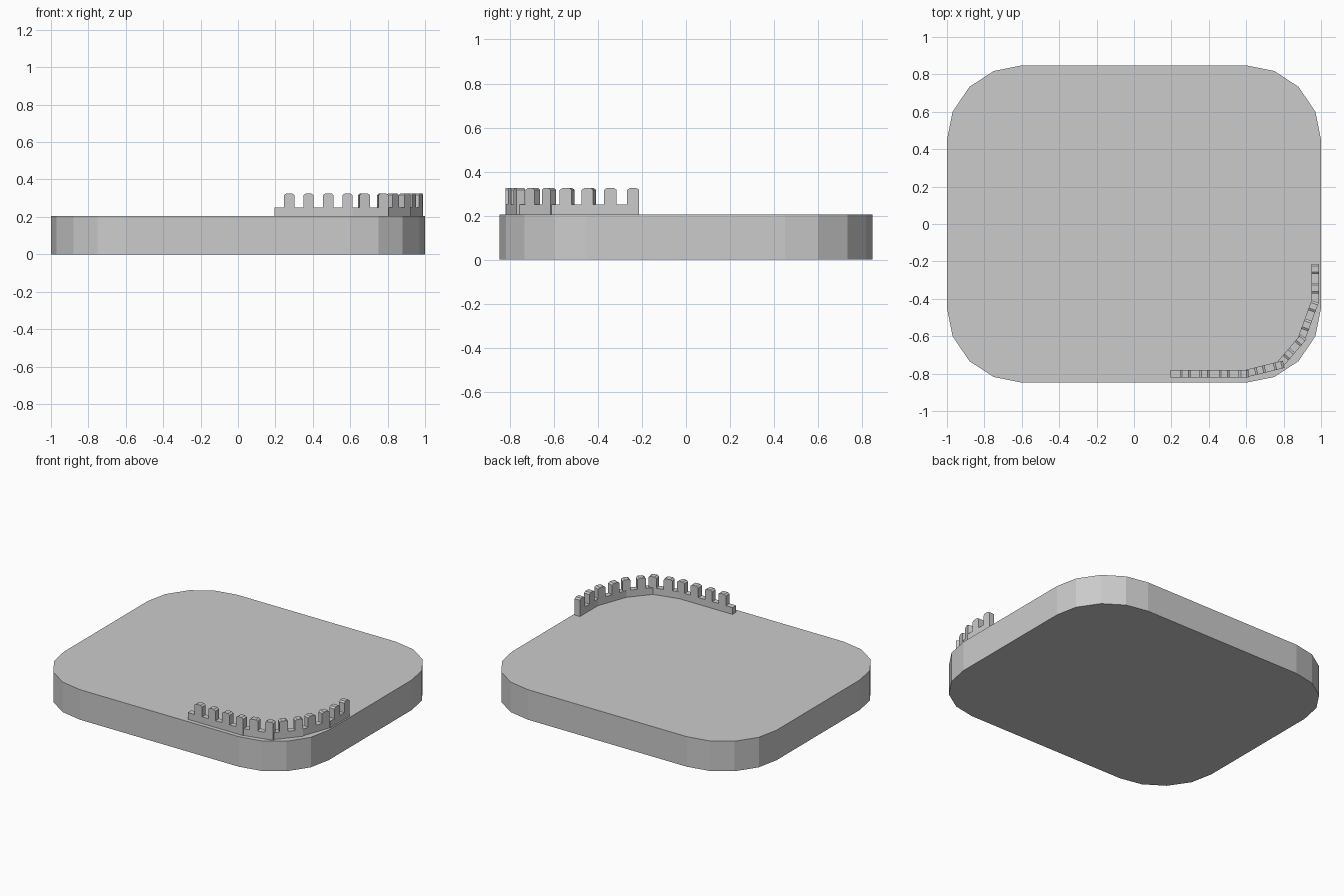
import bpy
import math
from mathutils import Matrix, Vector

if "Cube" in bpy.data.objects:
    bpy.data.objects.remove(bpy.data.objects["Cube"])

BASE_TOP = 0.205


def prism(name, outline, depth, matrix=Matrix()):
    """Extrude a 2D outline along local z, then place it."""
    n = len(outline)
    verts = [matrix @ Vector((x, y, z)) for z in (0, depth) for x, y in outline]
    faces = [list(range(n))[::-1], list(range(n, 2 * n))]
    faces += [[i, (i + 1) % n, n + (i + 1) % n, n + i] for i in range(n)]
    mesh = bpy.data.meshes.new(name)
    mesh.from_pydata(verts, [], faces)
    obj = bpy.data.objects.new(name, mesh)
    bpy.context.collection.objects.link(obj)
    return obj


# Rounded platform: one corner mirrored into all four
corner = [(1.0, 0.45), (0.97, 0.60), (0.88, 0.733), (0.75, 0.818), (0.60, 0.848)]
half = corner + [(-x, y) for x, y in reversed(corner)]
prism("platform", half + [(-x, -y) for x, y in half], BASE_TOP)


# Battlement section: a low wall with two chamfered merlons
def wall_section(name, start, end, thickness=0.04):
    dx, dy = end[0] - start[0], end[1] - start[1]
    length = math.hypot(dx, dy)
    step, low, high, cut = length / 4, 0.046, 0.12, 0.012
    outline = [(length, 0), (0, 0)][::-1]
    for i in (1, 0):
        a, b = (2 * i + 1) * step, (2 * i + 2) * step
        if i == 0:
            b += 0.003
        a -= 0.002
        outline += [(b, low)] if i == 0 else []
        outline += [(b, high - cut * 0.7), (b - cut, high),
                    (a + cut, high), (a, high - cut * 0.7), (a, low)]
    outline.append((0, low))
    place = (Matrix.Translation((start[0], start[1], BASE_TOP))
             @ Matrix.Rotation(math.atan2(dy, dx), 4, 'Z')
             @ Matrix.Rotation(math.pi / 2, 4, 'X')
             @ Matrix.Translation((0, 0, -thickness / 2)))
    return prism(name, outline, thickness, place)


# Sections follow the front right corner of the platform
sections = [((0.195, -0.80), (0.404, -0.80)), ((0.404, -0.80), (0.613, -0.80)),
            ((0.597, -0.80), (0.80, -0.75)), ((0.78, -0.752), (0.907, -0.603)),
            ((0.895, -0.615), (0.968, -0.415)), ((0.97, -0.423), (0.97, -0.213))]
for i, (start, end) in enumerate(sections):
    wall_section(f"battlement_{i + 1}", start, end)
